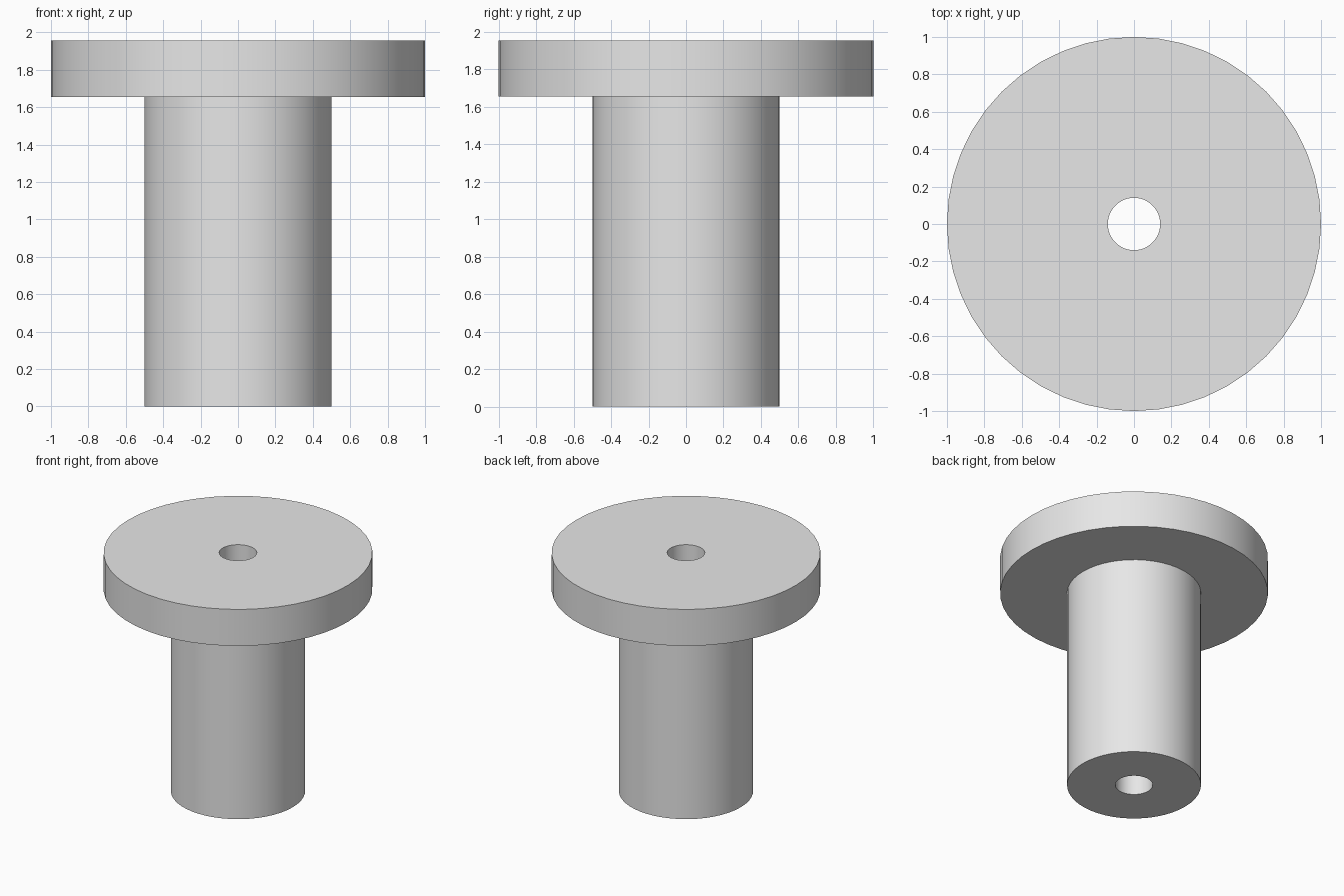
import bpy
import bmesh
from math import pi, radians

cube = bpy.data.objects.get("Cube")
if cube:
    bpy.data.objects.remove(cube, do_unlink=True)

SIDES = 48
HEIGHT, FLANGE_BOTTOM = 1.955, 1.655
FLANGE_R, SHAFT_R, BORE_R = 1.0, 0.5, 0.14

# Plain grey material
grey = bpy.data.materials.new("light_grey")
grey.use_nodes = True
grey.diffuse_color = (0.8, 0.8, 0.8, 1)
grey.node_tree.nodes["Principled BSDF"].inputs["Base Color"].default_value = (0.8, 0.8, 0.8, 1)

# Half section: bore wall, bottom, shaft wall, flange underside, rim and top
profile = [(BORE_R, 0), (SHAFT_R, 0), (SHAFT_R, FLANGE_BOTTOM),
           (FLANGE_R, FLANGE_BOTTOM), (FLANGE_R, HEIGHT), (BORE_R, HEIGHT)]

# Spin the closed section around the z axis
bm = bmesh.new()
verts = [bm.verts.new((r, 0, z)) for r, z in profile]
edges = [bm.edges.new((v, verts[(i + 1) % len(verts)])) for i, v in enumerate(verts)]
bmesh.ops.spin(bm, geom=verts + edges, cent=(0, 0, 0), axis=(0, 0, 1),
               angle=2 * pi, steps=SIDES, use_merge=False)
bmesh.ops.remove_doubles(bm, verts=bm.verts, dist=0.0001)
bmesh.ops.recalc_face_normals(bm, faces=bm.faces)
mesh = bpy.data.meshes.new("flanged_bushing")
bm.to_mesh(mesh)
bm.free()
mesh.materials.append(grey)

bushing = bpy.data.objects.new("flanged_bushing", mesh)
bpy.context.collection.objects.link(bushing)

# Smooth walls with crisp rims
bpy.ops.object.select_all(action="DESELECT")
bushing.select_set(True)
bpy.context.view_layer.objects.active = bushing
bpy.ops.object.shade_smooth_by_angle(angle=radians(30))
